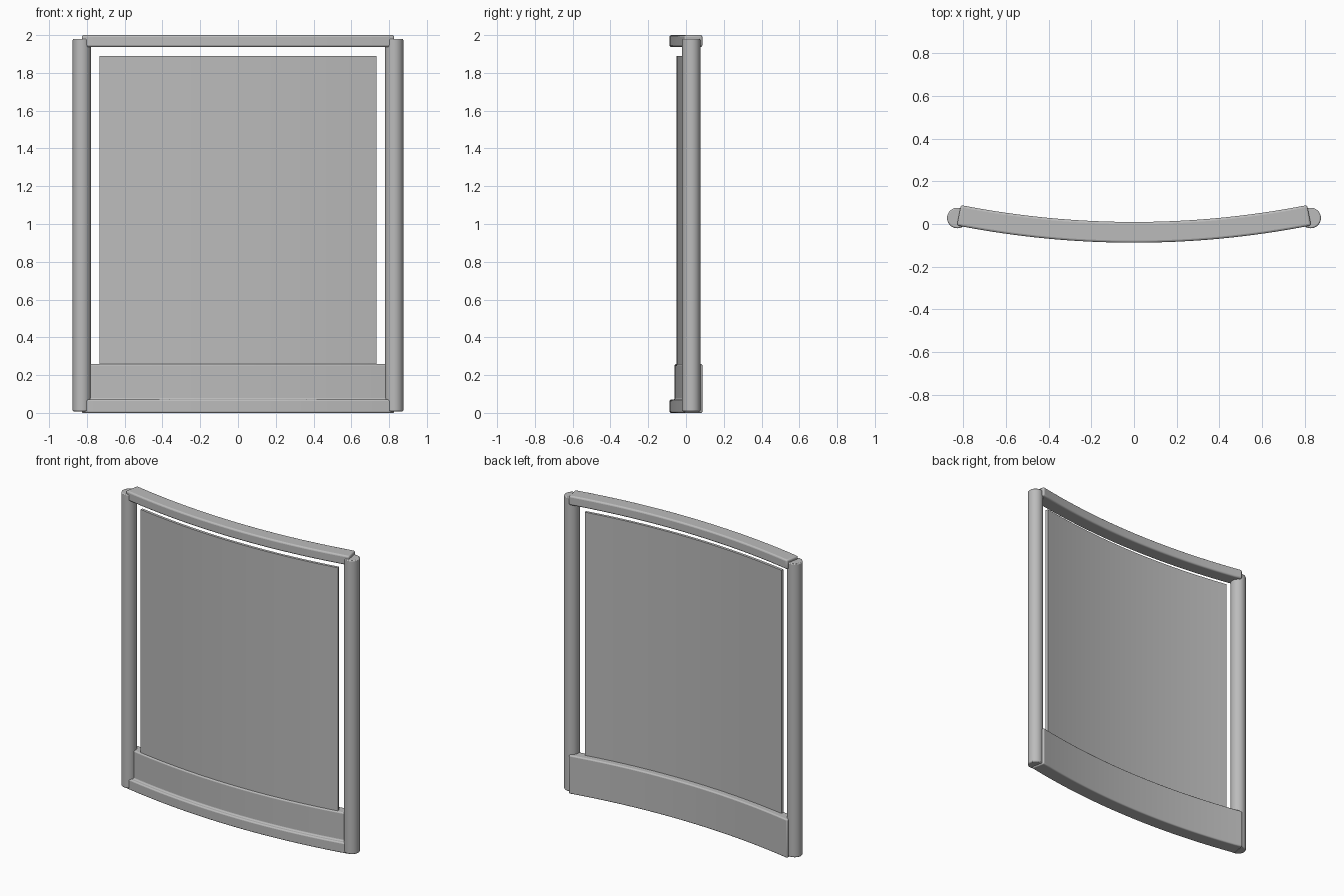
import bpy, bmesh, math

if "Cube" in bpy.data.objects:
    bpy.data.objects.remove(bpy.data.objects["Cube"])

R = 4.3                 # radius of the outer (front) curve
CY = R - 0.0875         # y of the curve centre

grey = bpy.data.materials.new("plain grey")
grey.diffuse_color = (0.5, 0.5, 0.5, 1)
grey.use_nodes = True
grey.node_tree.nodes["Principled BSDF"].inputs["Base Color"].default_value = grey.diffuse_color


def finish(obj, bevel, segments=3):
    obj.data.materials.append(grey)
    if bevel:
        mod = obj.modifiers.new("rounded edges", 'BEVEL')
        mod.width = bevel
        mod.segments = segments
        mod.limit_method = 'ANGLE'
        mod.angle_limit = math.radians(40)
    bpy.ops.object.select_all(action='DESELECT')
    obj.select_set(True)
    bpy.context.view_layer.objects.active = obj
    bpy.ops.object.shade_smooth_by_angle(angle=math.radians(35))


def curved_bar(name, profile, half_angle, bevel, steps=32):
    """Sweep a (depth behind front curve, height) profile along the arc."""
    bm = bmesh.new()
    rings = []
    for i in range(steps + 1):
        a = half_angle * (2 * i / steps - 1)
        rings.append([bm.verts.new(((R - d) * math.sin(a),
                                    CY - (R - d) * math.cos(a), z))
                      for d, z in profile])
    n = len(profile)
    for r0, r1 in zip(rings, rings[1:]):
        for k in range(n):
            j = (k + 1) % n
            bm.faces.new((r0[k], r0[j], r1[j], r1[k]))
    bm.faces.new(rings[0])
    bm.faces.new(rings[-1])
    bmesh.ops.recalc_face_normals(bm, faces=bm.faces)
    mesh = bpy.data.meshes.new(name)
    bm.to_mesh(mesh)
    bm.free()
    obj = bpy.data.objects.new(name, mesh)
    bpy.context.collection.objects.link(obj)
    finish(obj, bevel)


def box_profile(d0, d1, z0, z1):
    return [(d0, z0), (d1, z0), (d1, z1), (d0, z1)]


# Top rail
curved_bar("top_rail", box_profile(0, 0.097, 1.937, 2.0), 0.194, 0.01)

# Bottom rail with the taller kick board set back behind its front lip
curved_bar("bottom_rail_and_kick_board",
           [(0, 0), (0.097, 0), (0.097, 0.258), (0.027, 0.258),
            (0.027, 0.07), (0, 0.07)], 0.194, 0.008)

# Thin curved infill panel
curved_bar("infill_panel", box_profile(0.038, 0.056, 0.25, 1.89), 0.1728, 0)

# Round side posts
for side, x in (("left", -0.827), ("right", 0.827)):
    bpy.ops.mesh.primitive_cylinder_add(vertices=40, radius=0.048, depth=1.972,
                                        location=(x, 0.028, 0.994))
    post = bpy.context.object
    post.name = side + "_post"
    finish(post, 0.006, 2)
